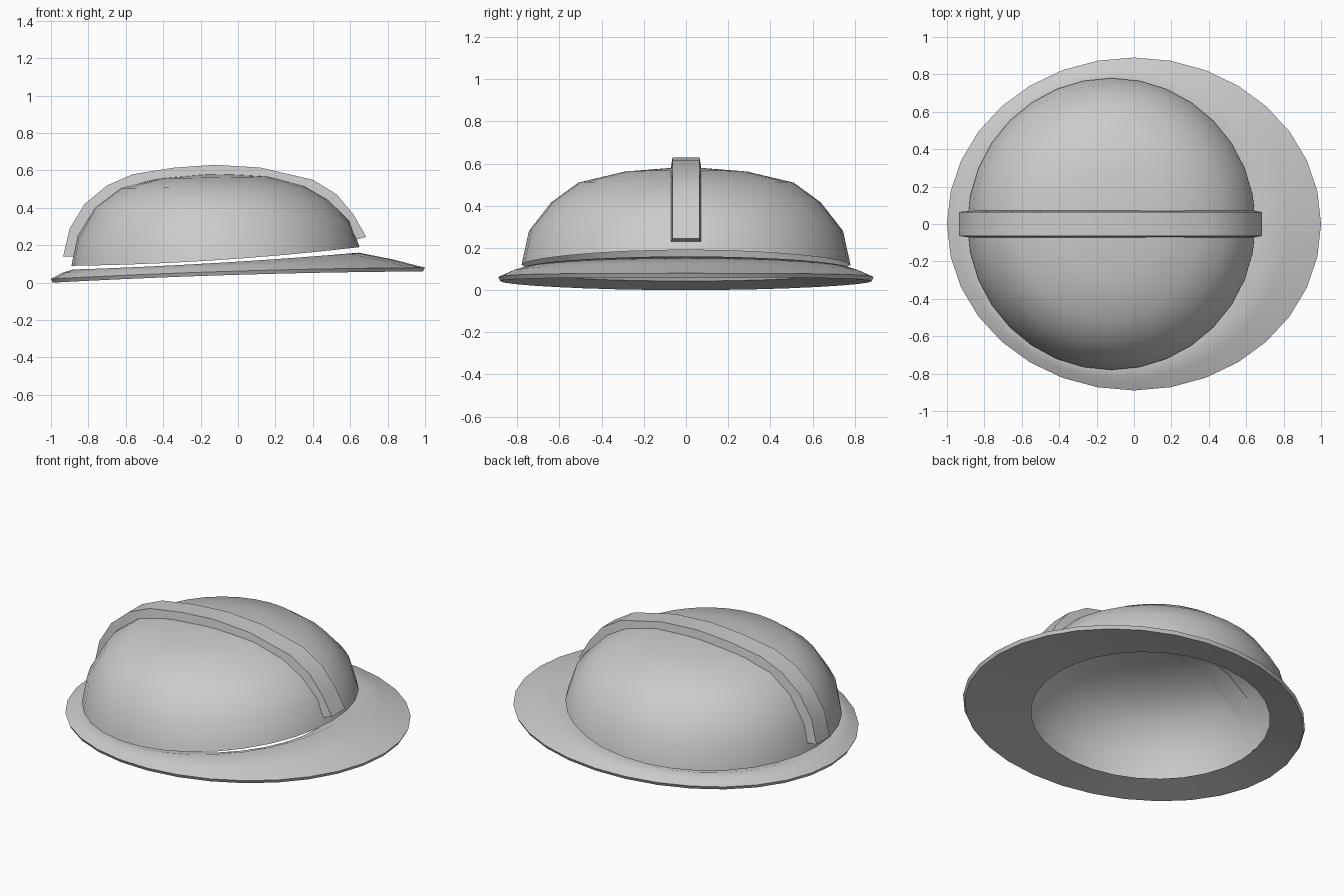
import bpy, bmesh, math

if "Cube" in bpy.data.objects:
    bpy.data.objects.remove(bpy.data.objects["Cube"])

SEG = 32
grey = bpy.data.materials.new("light_grey")
grey.diffuse_color = (0.6, 0.6, 0.6, 1)
grey.use_nodes = True
grey.node_tree.nodes["Principled BSDF"].inputs["Base Color"].default_value = grey.diffuse_color


def finish(name, bm, angle):
    bmesh.ops.recalc_face_normals(bm, faces=bm.faces)
    me = bpy.data.meshes.new(name)
    bm.to_mesh(me)
    bm.free()
    me.materials.append(grey)
    ob = bpy.data.objects.new(name, me)
    bpy.context.collection.objects.link(ob)
    bpy.ops.object.select_all(action='DESELECT')
    ob.select_set(True)
    bpy.context.view_layer.objects.active = ob
    bpy.ops.object.shade_smooth_by_angle(angle=math.radians(angle))
    return ob


def ring(bm, cx, rx, ry, z0, z1, z2):
    """Ellipse whose height varies from back to front: z0 + z1*c + z2*c^2."""
    out = []
    for i in range(SEG):
        a = 2 * math.pi * i / SEG
        c = math.cos(a)
        out.append(bm.verts.new((cx + rx * c, ry * math.sin(a), z0 + z1 * c + z2 * c * c)))
    return out


def bridge(bm, a, b):
    n = len(a)
    for i in range(n):
        j = (i + 1) % n
        bm.faces.new((a[i], a[j], b[j], b[i]))


# Dome: open shell with a tilted lower rim
bm = bmesh.new()
rings = [ring(bm, *p) for p in (
    (-0.12, 0.77, 0.78, 0.12, 0.05, 0.02),
    (-0.132, 0.733, 0.745, 0.28, 0.05, 0.0),
    (-0.14, 0.63, 0.64, 0.415, 0.02, 0.005),
    (-0.135, 0.495, 0.51, 0.51, 0.005, 0.0),
    (-0.125, 0.29, 0.29, 0.562, 0.005, 0.0))]
for a, b in zip(rings, rings[1:]):
    bridge(bm, a, b)
apex = bm.verts.new((-0.12, 0, 0.585))
for i in range(SEG):
    bm.faces.new((rings[-1][i], rings[-1][(i + 1) % SEG], apex))
finish("dome_shell", bm, 60)

# Brim: closed ring, longer towards the front of the helmet
bm = bmesh.new()
rings = [ring(bm, *p) for p in (
    (-0.12, 0.667, 0.67, 0.078, 0.035, 0.0),
    (-0.12, 0.765, 0.77, 0.105, 0.045, 0.01),
    (-0.06, 0.88, 0.83, 0.089, 0.037, 0.0),
    (0.0, 1.0, 0.89, 0.062, 0.03, -0.012),
    (0.0, 0.99, 0.88, 0.042, 0.03, -0.012))]
for a, b in zip(rings, rings[1:] + rings[:1]):
    bridge(bm, a, b)
finish("brim", bm, 40)

# Raised ridge running over the dome
outer = [(-.935, .14), (-.90, .29), (-.82, .42), (-.70, .52), (-.56, .58), (-.34, .615),
         (-.12, .63), (.12, .615), (.40, .55), (.53, .47), (.62, .36), (.685, .245)]
inner = [(-.878, .14), (-.855, .25), (-.765, .395), (-.625, .50), (-.455, .55), (-.29, .567),
         (-.12, .578), (.15, .558), (.355, .51), (.485, .435), (.59, .325), (.633, .23)]
bm = bmesh.new()
sections = []
for (xo, zo), (xi, zi) in zip(outer, inner):
    sections.append([bm.verts.new(p) for p in (
        (xi, -0.072, zi), (xo, -0.064, zo), (xo, 0.064, zo), (xi, 0.072, zi))])
for a, b in zip(sections, sections[1:]):
    bridge(bm, a, b)
bm.faces.new(sections[0])
bm.faces.new(sections[-1])
finish("top_ridge", bm, 40)
